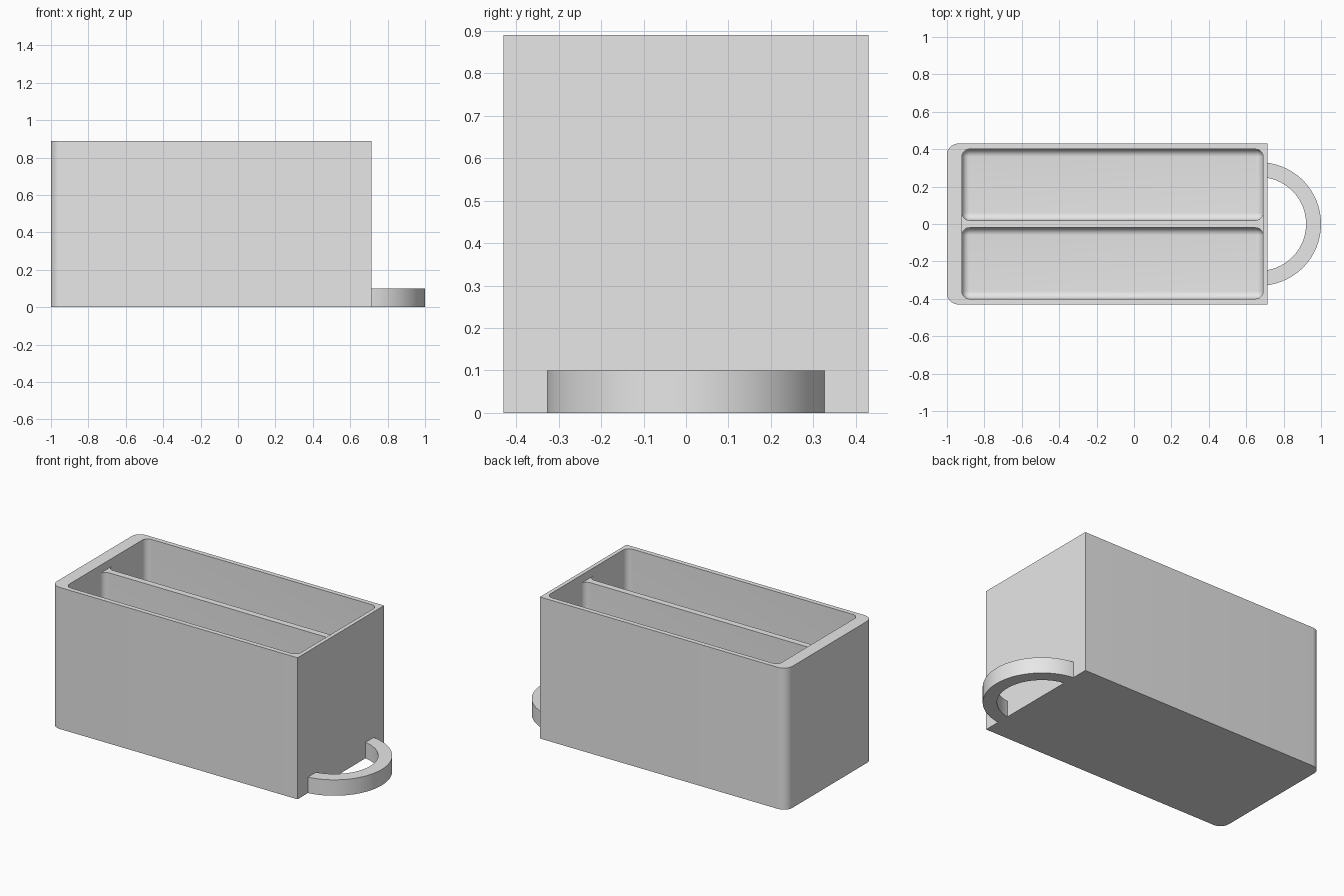
import bpy
import bmesh
import math

cube = bpy.data.objects.get("Cube")
if cube:
    bpy.data.objects.remove(cube, do_unlink=True)

# One plain grey for everything
grey = bpy.data.materials.new("plain_grey")
grey.use_nodes = True
grey.diffuse_color = (0.8, 0.8, 0.8, 1)
grey.node_tree.nodes["Principled BSDF"].inputs["Base Color"].default_value = (0.8, 0.8, 0.8, 1)

STEPS = 9           # points per rounded corner
TOP = 0.89          # rim height
DIVIDER_TOP = 0.84
FLOOR = 0.03
FILLET = 0.04
LEFT, RIGHT = -0.92, 0.69   # cavity ends
SIDE, HALF_DIVIDER = 0.4, 0.02


def outline(x0, x1, y0, y1, r_low, r_high):
    """Counter-clockwise rounded rectangle; r_low rounds the x0 end, r_high the x1 end."""
    corners = [(x0 + r_low, y0 + r_low, r_low, 180), (x1 - r_high, y0 + r_high, r_high, 270),
               (x1 - r_high, y1 - r_high, r_high, 0), (x0 + r_low, y1 - r_low, r_low, 90)]
    points = []
    for cx, cy, r, start in corners:
        for i in range(STEPS):
            a = math.radians(start + 90 * i / (STEPS - 1))
            points.append((cx + r * math.cos(a), cy + r * math.sin(a)))
    return points


def ring(bm, points, z):
    return [bm.verts.new((x, y, z)) for x, y in points]


def loft(bm, rings):
    for a, b in zip(rings, rings[1:]):
        for i in range(len(a)):
            j = (i + 1) % len(a)
            bm.faces.new((a[i], a[j], b[j], b[i]))


def weld(bm):
    bmesh.ops.remove_doubles(bm, verts=bm.verts[:], dist=1e-5)


def finish(bm, name):
    weld(bm)
    bmesh.ops.recalc_face_normals(bm, faces=bm.faces[:])
    mesh = bpy.data.meshes.new(name)
    bm.to_mesh(mesh)
    bm.free()
    mesh.materials.append(grey)
    obj = bpy.data.objects.new(name, mesh)
    bpy.context.collection.objects.link(obj)
    bpy.ops.object.select_all(action='DESELECT')
    obj.select_set(True)
    bpy.context.view_layer.objects.active = obj
    bpy.ops.object.shade_smooth_by_angle(angle=math.radians(30))
    return obj


# Drawer body: outer walls, rim and the shallow step above the divider
bm = bmesh.new()
outer = outline(-1, 0.715, -0.43, 0.43, 0.06, 0)
well = outline(LEFT, RIGHT, -SIDE, SIDE, FILLET, FILLET)
shell = [ring(bm, outer, 0), ring(bm, outer, TOP), ring(bm, well, TOP), ring(bm, well, DIVIDER_TOP)]
loft(bm, shell)
bm.faces.new(shell[0])
weld(bm)
for side in (-1, 1):
    bmesh.ops.bisect_plane(bm, geom=bm.verts[:] + bm.edges[:] + bm.faces[:],
                           plane_co=(0, side * (HALF_DIVIDER + FILLET), 0), plane_no=(0, 1, 0))

# Two compartments with rounded floors
for y0, y1 in ((HALF_DIVIDER, SIDE), (-SIDE, -HALF_DIVIDER)):
    rings = [ring(bm, outline(LEFT, RIGHT, y0, y1, FILLET, FILLET), DIVIDER_TOP)]
    for i in range(STEPS):
        a = math.pi / 2 * i / (STEPS - 1)
        inset = FILLET * (1 - math.cos(a))
        r = FILLET - inset
        pts = outline(LEFT + inset, RIGHT - inset, y0 + inset, y1 - inset, r, r)
        rings.append(ring(bm, pts, FLOOR + FILLET * (1 - math.sin(a))))
    loft(bm, rings)
    # Floor uses one point per corner
    bm.faces.new(rings[-1][::STEPS])

# Divider top, flaring into the end walls
edge = outline(LEFT, RIGHT, HALF_DIVIDER, SIDE, FILLET, FILLET)[:2 * STEPS]
bm.faces.new(ring(bm, edge + [(x, -y) for x, y in reversed(edge)], DIVIDER_TOP))
finish(bm, "drawer_body")

# Half-ring pull handle, its ends buried in the end wall
bm = bmesh.new()
CENTRE, END, COUNT = 0.67, 0.71, 48


def arc(radius):
    limit = math.acos((END - CENTRE) / radius)
    angles = [limit * (2 * i / COUNT - 1) for i in range(COUNT + 1)]
    return [(CENTRE + radius * math.cos(a), radius * math.sin(a)) for a in angles]


big, small = arc(0.33), arc(0.25)
strips = [ring(bm, big, 0), ring(bm, big, 0.1), ring(bm, small, 0.1), ring(bm, small, 0)]
for a, b in zip(strips, strips[1:] + strips[:1]):
    for i in range(COUNT):
        bm.faces.new((a[i], a[i + 1], b[i + 1], b[i]))
for k in (0, -1):
    bm.faces.new([s[k] for s in strips])
finish(bm, "pull_handle")
